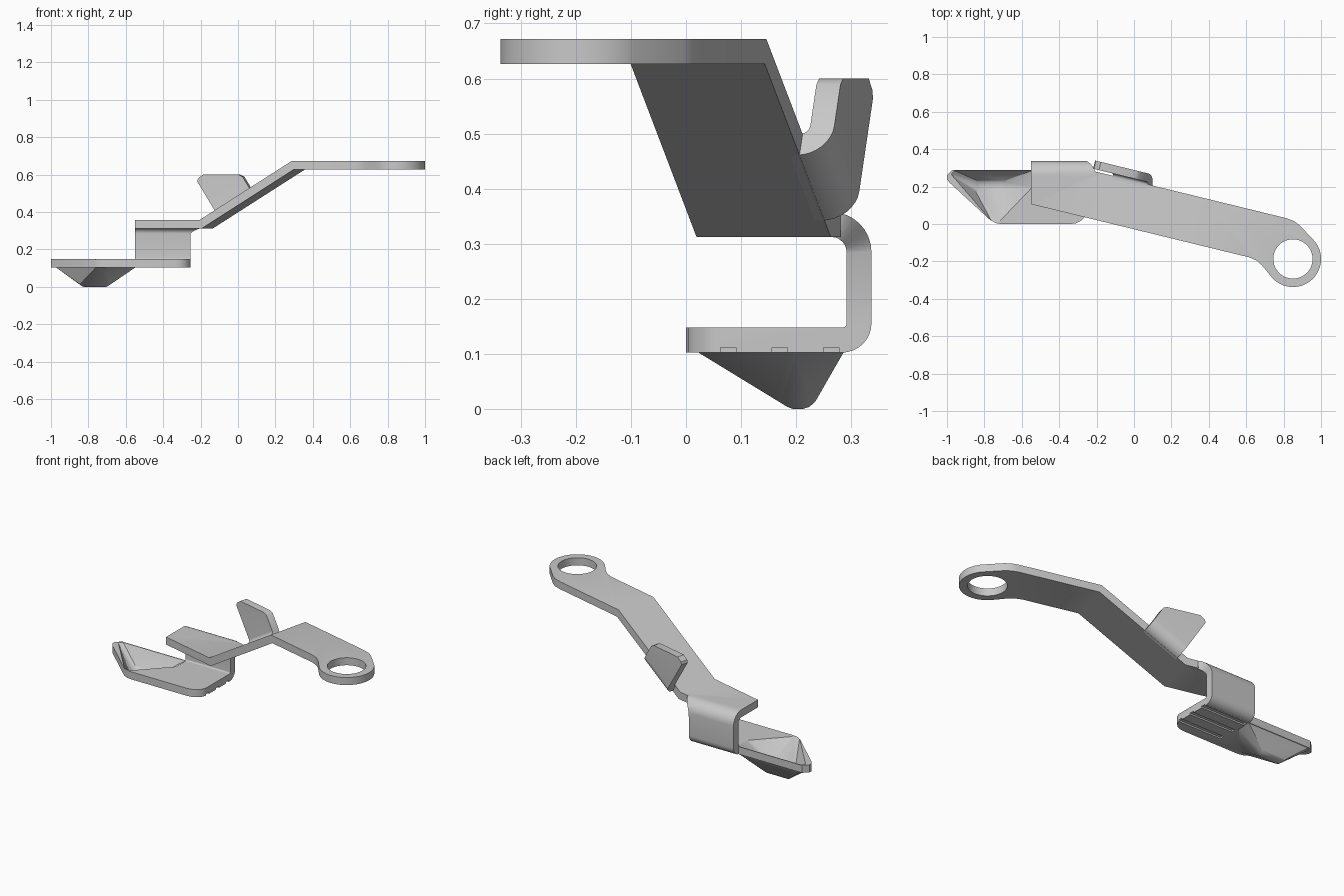
import bpy, bmesh
from math import sin, cos, radians, atan2
from mathutils import Matrix, Vector

cube = bpy.data.objects.get("Cube")
if cube:
    bpy.data.objects.remove(cube, do_unlink=True)

THICK = 0.045
TURN = Matrix.Rotation(radians(-13.7), 4, 'Z')   # heading of the arm
LOW_Z, HIGH_Z = 0.335, 0.649                     # arm mid-sheet heights
FOOT_Z = 0.1255                                  # foot mid-sheet height
BEND_A, BEND_B = -0.199, 0.306                   # arm bend lines

steel = bpy.data.materials.new("steel_grey")
steel.use_nodes = True
steel.diffuse_color = (0.58, 0.58, 0.58, 1)
steel.node_tree.nodes["Principled BSDF"].inputs["Base Color"].default_value = (0.58, 0.58, 0.58, 1)


def make(name, bm):
    bmesh.ops.recalc_face_normals(bm, faces=bm.faces)
    mesh = bpy.data.meshes.new(name)
    bm.to_mesh(mesh)
    bm.free()
    obj = bpy.data.objects.new(name, mesh)
    bpy.context.collection.objects.link(obj)
    mesh.materials.append(steel)
    return obj


def activate(obj):
    bpy.ops.object.select_all(action='DESELECT')
    obj.select_set(True)
    bpy.context.view_layer.objects.active = obj


def thicken(obj):
    mod = obj.modifiers.new("Thickness", 'SOLIDIFY')
    mod.thickness, mod.offset, mod.use_even_offset = THICK, 0, True
    activate(obj)
    bpy.ops.object.modifier_apply(modifier=mod.name)


def combine(obj, other, operation):
    mod = obj.modifiers.new("Shape", 'BOOLEAN')
    mod.operation, mod.object, mod.solver = operation, other, 'EXACT'
    activate(obj)
    bpy.ops.object.modifier_apply(modifier=mod.name)
    bpy.data.objects.remove(other, do_unlink=True)


def smooth(obj):
    activate(obj)
    bpy.ops.object.shade_smooth_by_angle(angle=radians(32))


def flat_face(points, z):
    bm = bmesh.new()
    bm.faces.new([bm.verts.new((x, y, z)) for x, y in points])
    return bm


def cut(bm, point, normal, clear=True):
    bmesh.ops.bisect_plane(bm, geom=bm.verts[:] + bm.edges[:] + bm.faces[:],
                           plane_co=point, plane_no=normal, clear_outer=clear)


def strip(rows):
    """Sheet from pairs of end points."""
    bm = bmesh.new()
    pairs = [(bm.verts.new(a), bm.verts.new(b)) for a, b in rows]
    for (a, b), (c, d) in zip(pairs, pairs[1:]):
        bm.faces.new((a, b, d, c))
    return bm


def arc(cx, cy, r, start, end, n=8):
    steps = [radians(start + (end - start) * i / n) for i in range(n + 1)]
    return [(cx + r * cos(t), cy + r * sin(t)) for t in steps]


# Arm with a ring at its end, bent up in the middle
EYE = (0.85, -0.187)
outline = [(-0.55, 0.106), (0.615, -0.178), (0.655, -0.195), (0.685, -0.222)]
outline += arc(*EYE, 0.15, 218, 398, 32)
outline += [(0.885, -0.006), (0.855, 0.016), (0.815, 0.031),
            (-0.205, 0.28), (-0.225, 0.265), (-0.55, 0.265)]
bm = flat_face(outline, 0)
bm.transform(TURN.inverted())
for u in (BEND_A, BEND_B):
    cut(bm, (u, 0, 0), (1, 0, 0), clear=False)
for v in bm.verts:
    rise = min(max((v.co.x - BEND_A) / (BEND_B - BEND_A), 0), 1)
    v.co.z = LOW_Z + (HIGH_Z - LOW_Z) * rise
bm.transform(TURN)
arm = make("arm", bm)
thicken(arm)
bm = bmesh.new()
bmesh.ops.create_cone(bm, cap_ends=True, segments=48, radius1=0.105, radius2=0.105,
                      depth=0.3, matrix=Matrix.Translation((*EYE, HIGH_Z)))
combine(arm, make("ring_hole", bm), 'DIFFERENCE')
smooth(arm)

# Upright tab folded off the sloping part of the arm
slope = atan2(HIGH_Z - LOW_Z, BEND_B - BEND_A)


def on_slope(s, v, n):
    return (BEND_A + s * cos(slope) - n * sin(slope), v,
            LOW_Z + s * sin(slope) + n * cos(slope))


path = [(0.205, 0)] + arc(0.218, 0.04, 0.04, -90, 0) + [(0.258, 0.36)]
bm = strip([(on_slope(0.05, v, n), on_slope(0.275, v, n)) for v, n in path])
cut(bm, (0, 0, 0.6), (0, 0, 1))
cut(bm, (-0.25, 0, 0.6), (-0.6, 0, 0.8))
cut(bm, (-0.278, 0, 0.578), (-0.95, 0, 0.3))
cut(bm, (-0.055, 0, 0.6), (0.45, 0, 0.9))
bm.transform(TURN)
tab = make("folded_tab", bm)
thicken(tab)
smooth(tab)

# Back wall curling from the arm down to the foot
path = [(0.25, LOW_Z)] + arc(0.264, LOW_Z - 0.05, 0.05, 90, 0)
path += arc(0.284, FOOT_Z + 0.03, 0.03, 0, -90)
rows = []
for y, z in path:
    flare = max(0, min(1, (z - 0.275) / 0.06))
    rows.append(((-0.55, y, z), (-0.255 + 0.05 * flare ** 2, y, z)))
wall = make("back_wall", strip(rows))
thicken(wall)
smooth(wall)

# Foot plate
outline = [(-0.255, 0.29), (-0.255, 0.06), (-0.265, 0.037), (-0.285, 0.016),
           (-0.31, 0.004), (-0.34, 0), (-0.71, 0), (-0.74, 0.005), (-0.77, 0.022),
           (-0.985, 0.22), (-1, 0.24), (-1, 0.26), (-0.97, 0.29)]
foot = make("foot_plate", flat_face(outline, FOOT_Z))
thicken(foot)


def dent(name, lift, spread):
    """Pointed hollow, used once as its outside and once as its inside."""
    bm = bmesh.new()
    rim = [(-0.972, 0.268), (-0.76, 0.022), (-0.72, 0.022),
           (-0.55, 0.2), (-0.55, 0.286), (-0.955, 0.286)]
    points = [(-0.76 + (x + 0.76) * spread, 0.28 + (y - 0.28) * spread, z)
              for x, y in rim for z in (0.103, 0.12)]
    for x0, x1, y0, y1, z in ((-0.845, -0.685, 0.172, 0.235, 0.014),
                              (-0.835, -0.695, 0.184, 0.224, 0.004),
                              (-0.825, -0.705, 0.195, 0.211, 0)):
        points += [(x, y, z) for x in (x0, x1) for y in (y0, y1)]
    for p in points:
        bm.verts.new(Vector(p) + Vector((0, 0, lift)))
    bmesh.ops.convex_hull(bm, input=bm.verts)
    bmesh.ops.delete(bm, geom=[v for v in bm.verts if not v.link_faces], context='VERTS')
    return make(name, bm)


combine(foot, dent("dent_outside", 0, 1), 'UNION')
combine(foot, dent("dent_inside", 0.047, 1.04), 'DIFFERENCE')

# Grip grooves along the underside of the foot
for y in (0.077, 0.17, 0.264):
    bm = bmesh.new()
    size = Matrix.Diagonal((0.3, 0.028, 0.02, 1))
    bmesh.ops.create_cube(bm, size=1, matrix=Matrix.Translation((-0.39, y, 0.102)) @ size)
    combine(foot, make("groove", bm), 'DIFFERENCE')
smooth(foot)
